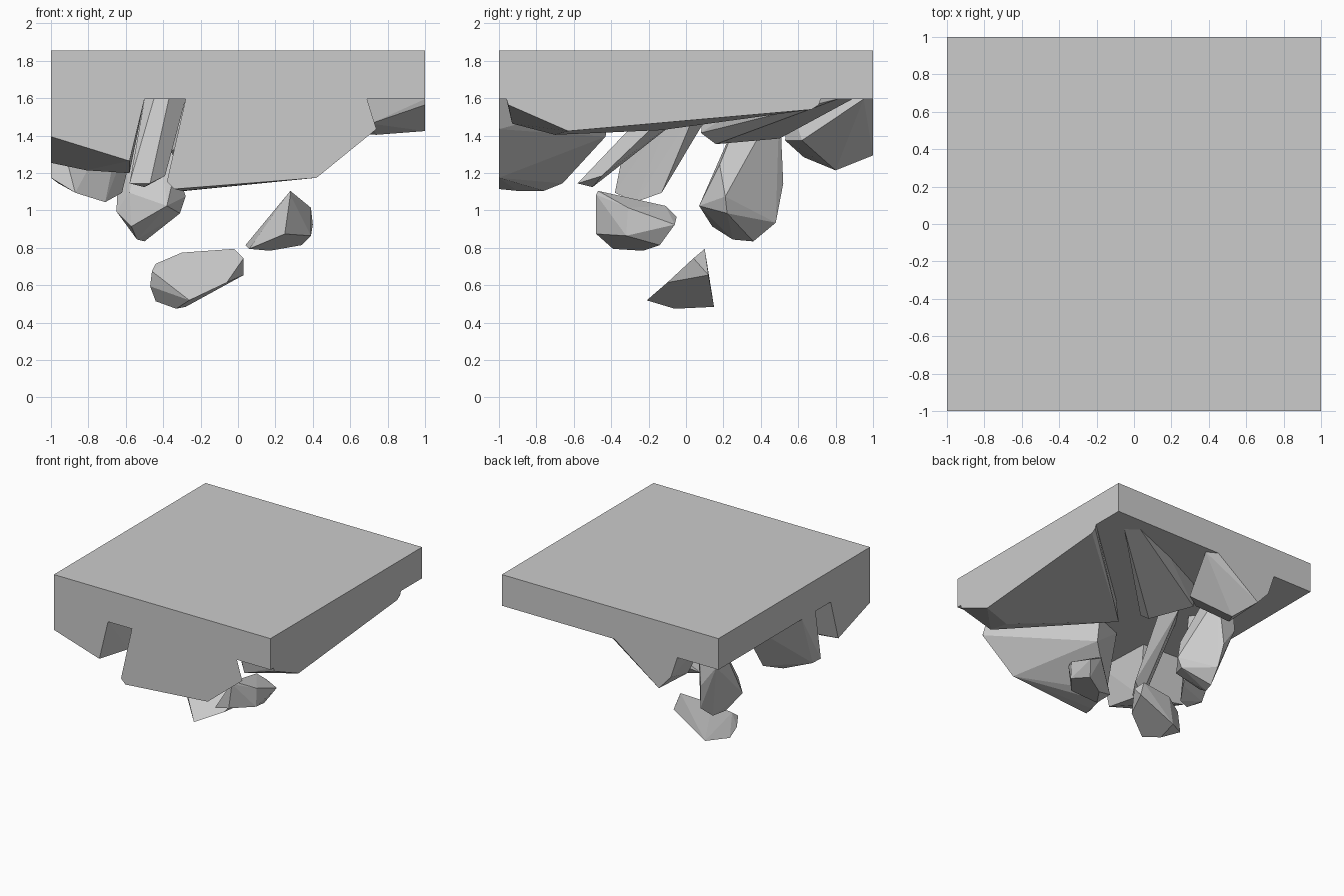
import bpy, bmesh


def rock(name, corners):
    """Faceted stone: convex hull around a few corner points."""
    bm = bmesh.new()
    for x, y, z in corners:
        bm.verts.new((x, y, z - 0.006))
    res = bmesh.ops.convex_hull(bm, input=bm.verts[:])
    junk = {g for g in res["geom_interior"] + res["geom_unused"]
            if isinstance(g, bmesh.types.BMVert) and g.is_valid}
    bmesh.ops.delete(bm, geom=list(junk), context="VERTS")
    # merge nearly coplanar triangles into broad facets
    bmesh.ops.dissolve_limit(bm, angle_limit=0.08, verts=bm.verts[:], edges=bm.edges[:])
    bmesh.ops.recalc_face_normals(bm, faces=bm.faces[:])
    mesh = bpy.data.meshes.new(name)
    bm.to_mesh(mesh)
    bm.free()
    obj = bpy.data.objects.new(name, mesh)
    bpy.context.collection.objects.link(obj)
    return obj


# Flat square top of the floating ground
bpy.ops.mesh.primitive_cube_add(size=2, location=(0, 0, 1.725))
slab = bpy.context.object
slab.name = "ground_slab"
slab.scale = (1, 1, 0.13)

TOP = 1.601  # underside of the slab, where the stones hang

# Stones cut flush with the slab sides
rock("front_rock", [
    (-.28, -1, TOP), (.69, -1, TOP), (.74, -1, 1.44), (.42, -1, 1.18),
    (-.34, -1, 1.12), (-.38, -1, 1.16), (-.30, -.9, 1.11), (-.28, -.76, 1.11),
    (-.27, -.66, 1.15), (.22, -.76, 1.29), (.02, -.43, 1.40),
    (.02, -.40, TOP), (-.24, -.5, TOP)])

rock("front_left_rock", [
    (-1, -1, TOP), (-.5, -1, TOP), (-1, -1, 1.40), (-.58, -1, 1.27),
    (-1, -.58, 1.26), (-.81, -.62, 1.22), (-.58, -.62, 1.205),
    (-1, -.48, TOP), (-.52, -.5, TOP)])

rock("right_rock", [
    (1, -.96, TOP), (1, -.95, 1.57), (1, -.63, 1.43), (.74, -.70, 1.41),
    (.71, -.93, 1.47), (1, .67, 1.545), (1, .71, 1.57), (1, .72, TOP),
    (.69, -.95, TOP), (.05, -.13, 1.435), (.03, -.2, TOP), (.1, -.1, TOP)])

rock("back_rock", [
    (-.62, 1, TOP), (-.56, 1, 1.42), (-.45, 1, 1.30), (-.04, 1, TOP),
    (.05, .95, TOP), (-.06, .62, 1.38), (-.35, .80, 1.22), (-.46, .63, 1.29),
    (-.2, .53, 1.38), (-.6, .6, TOP), (-.2, .55, TOP)])

rock("left_rock", [
    (-1, -.10, TOP), (-1, -.28, TOP), (-.6, .17, TOP), (-.5, .08, TOP),
    (-.6, -.05, TOP), (-1, -.35, 1.18), (-.96, -.30, 1.15), (-.87, -.38, 1.10),
    (-.71, -.27, 1.05), (-.62, -.13, 1.10)])

# Stones hanging under the middle
rock("middle_rock", [
    (.78, .81, TOP), (.68, .89, TOP), (.21, .70, TOP), (.3, .35, TOP),
    (-.02, .16, 1.36), (.0, .08, 1.42), (-.2, .50, 1.39),
    (-.05, .1, TOP), (-.2, .5, TOP)])

rock("leaning_shard", [
    (-.58, -.58, 1.15), (-.50, -.50, 1.13), (-.47, -.58, 1.15),
    (-.39, -.45, 1.19), (-.50, -.08, TOP), (-.45, -.15, TOP),
    (-.37, -.15, TOP), (-.28, -.02, TOP), (-.38, .1, TOP)])

rock("hanging_rock", [
    (-.62, .48, TOP), (-.46, .5, TOP), (-.45, .32, TOP), (-.33, .18, 1.25),
    (-.65, .18, 1.0), (-.63, .5, 1.33), (-.54, .25, .85), (-.50, .36, .84),
    (-.47, .48, .94), (-.28, .21, 1.08), (-.38, .07, 1.03), (-.57, .14, .92),
    (-.31, .22, .99), (-.50, .52, 1.15), (-.58, .14, 1.1)])

# Loose stones floating below
rock("upper_loose_stone", [
    (.28, -.47, 1.11), (.28, -.48, 1.09), (.39, -.31, 1.02), (.40, -.06, .93),
    (.25, -.48, .88), (.39, -.32, .87), (.34, -.14, .82), (.17, -.23, .79),
    (.06, -.39, .80), (.04, -.25, .82), (.25, -.11, 1.03), (.3, -.05, .97)])

rock("lower_loose_stone", [
    (-.46, -.03, .68), (-.44, .02, .72), (-.3, .08, .78), (-.02, .10, .80),
    (.03, .04, .75), (-.06, -.10, .62), (-.26, -.21, .525), (-.47, 0, .60),
    (-.44, .05, .52), (-.33, -.06, .48), (-.28, .15, .49), (.03, .12, .66),
    (-.42, .03, .70)])
